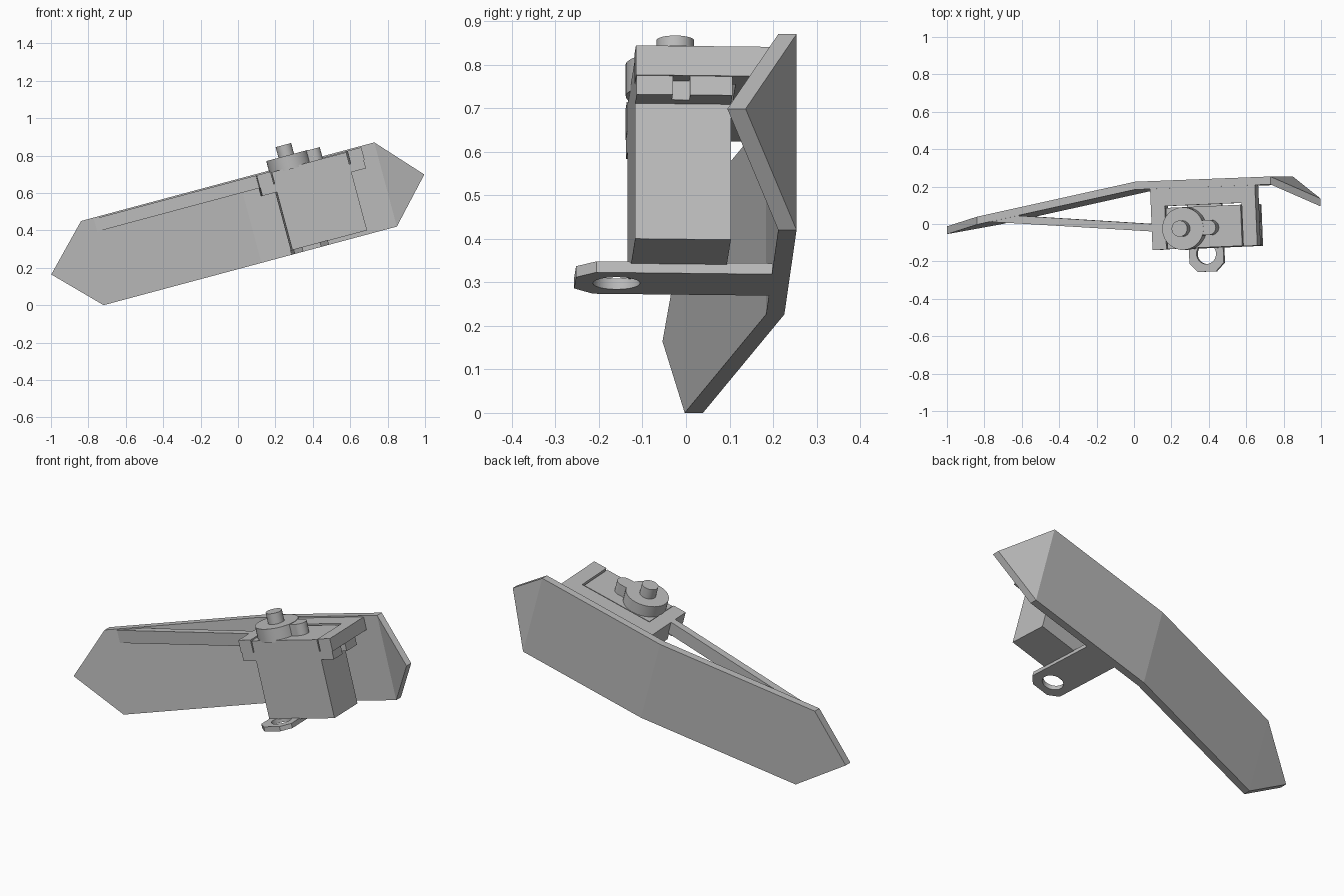
import bpy, bmesh, math
from mathutils import Matrix

if "Cube" in bpy.data.objects:
    bpy.data.objects.remove(bpy.data.objects["Cube"], do_unlink=True)

mat = bpy.data.materials.new("plain grey")
mat.use_nodes = True
GREY = (0.5, 0.5, 0.5, 1)
mat.diffuse_color = GREY
mat.node_tree.nodes["Principled BSDF"].inputs["Base Color"].default_value = GREY

# Whole assembly leans 15 degrees; the mount also turns to follow the plate
LEAN = Matrix.Rotation(math.radians(-15), 4, 'Y')
PIVOT = Matrix.Translation((0.45, 0, 0))
MOUNT = LEAN @ PIVOT @ Matrix.Rotation(math.radians(2.4), 4, 'Z') @ PIVOT.inverted()


def finish(name, bm, frame):
    bmesh.ops.recalc_face_normals(bm, faces=bm.faces)
    mesh = bpy.data.meshes.new(name)
    bm.to_mesh(mesh)
    bm.free()
    mesh.transform(frame)
    mesh.materials.append(mat)
    ob = bpy.data.objects.new(name, mesh)
    bpy.context.collection.objects.link(ob)
    return ob


def prism(name, outline, low, high, frame=MOUNT):
    """Extrude a flat outline between two heights."""
    bm = bmesh.new()
    face = bm.faces.new([bm.verts.new((x, y, low)) for x, y in outline])
    new = bmesh.ops.extrude_face_region(bm, geom=[face])["geom"]
    for v in new:
        if isinstance(v, bmesh.types.BMVert):
            v.co.z = high
    return finish(name, bm, frame)


def box(name, x0, x1, y0, y1, low, high):
    return prism(name, [(x0, y0), (x1, y0), (x1, y1), (x0, y1)], low, high)


def cylinder(name, x, y, r, low, high, sides=40):
    ring = [(x + r * math.cos(i * math.tau / sides), y + r * math.sin(i * math.tau / sides))
            for i in range(sides)]
    ob = prism(name, ring, low, high)
    bpy.ops.object.select_all(action='DESELECT')
    ob.select_set(True)
    bpy.context.view_layer.objects.active = ob
    bpy.ops.object.shade_smooth_by_angle(angle=math.radians(30))
    return ob


# Bent wing plate with pointed ends: (x, front y) at each fold
BOTTOM, TOP, MIDDLE, THICK = 0.186, 0.652, 0.417, 0.042
folds = [(-0.694, -0.003), (0.18, 0.184), (0.929, 0.212)]
bm = bmesh.new()
columns = [[bm.verts.new((x, y, z)) for z in (BOTTOM, TOP)] for x, y in folds]
for a, b in zip(columns, columns[1:]):
    bm.faces.new((a[0], b[0], b[1], a[1]))
left_tip = bm.verts.new((-0.922, -0.054, MIDDLE))
right_tip = bm.verts.new((1.143, 0.095, MIDDLE))
bm.faces.new((left_tip, columns[0][0], columns[0][1]))
bm.faces.new((columns[-1][0], right_tip, columns[-1][1]))
extruded = bmesh.ops.extrude_face_region(bm, geom=bm.faces[:], use_keep_orig=True)["geom"]
for v in extruded:
    if isinstance(v, bmesh.types.BMVert):
        v.co.y += THICK
finish("wing_plate", bm, LEAN)

# Mount frame along the upper edge, open at the front
SHELF, RIM = 0.575, 0.645
prism("mount_frame", [(0.27, -0.132), (0.347, -0.132), (0.347, 0.1), (0.773, 0.1),
                      (0.773, -0.132), (0.85, -0.132), (0.85, 0.205), (0.27, 0.205)],
      SHELF, RIM)

# Diagonal strut from the frame to the far end of the plate
prism("strut", [(-0.63, 0.012), (0.275, -0.04), (0.275, 0.0), (-0.48, 0.045)],
      SHELF, RIM, LEAN)

# Servo body with slotted ears
box("servo_body", 0.352, 0.765, -0.13, 0.09, 0.208, 0.64)
for side, inner, outer in (("right", 0.353, 0.272), ("left", 0.764, 0.845)):
    slot = outer + (inner - outer) * 0.55
    prism("servo_ear_" + side,
          [(inner, -0.13), (outer, -0.13), (outer, -0.047), (slot, -0.047),
           (slot, -0.007), (outer, -0.007), (outer, 0.09), (inner, 0.09)],
          0.53, SHELF)

# Gear housing and output shaft
cylinder("gear_housing", 0.458, -0.025, 0.114, 0.63, 0.705)
cylinder("small_gear_housing", 0.6, -0.025, 0.04, 0.63, 0.703)
box("gear_housing_bridge", 0.5, 0.6, -0.065, 0.015, 0.63, 0.703)
cylinder("output_shaft", 0.455, -0.025, 0.043, 0.69, 0.764)

# Lower support arm with chamfered end and round eye
arm = prism("support_arm", [(0.355, 0.205), (0.355, -0.21), (0.4, -0.255), (0.5, -0.255),
                            (0.545, -0.21), (0.545, 0.205)], BOTTOM, 0.212)
cutter = cylinder("eye_cutter", 0.45, -0.16, 0.054, 0.1, 0.3)
cutter.hide_render = True
cutter.hide_set(True)
cut = arm.modifiers.new("eye", 'BOOLEAN')
cut.object = cutter
cut.operation = 'DIFFERENCE'
cut.solver = 'EXACT'
